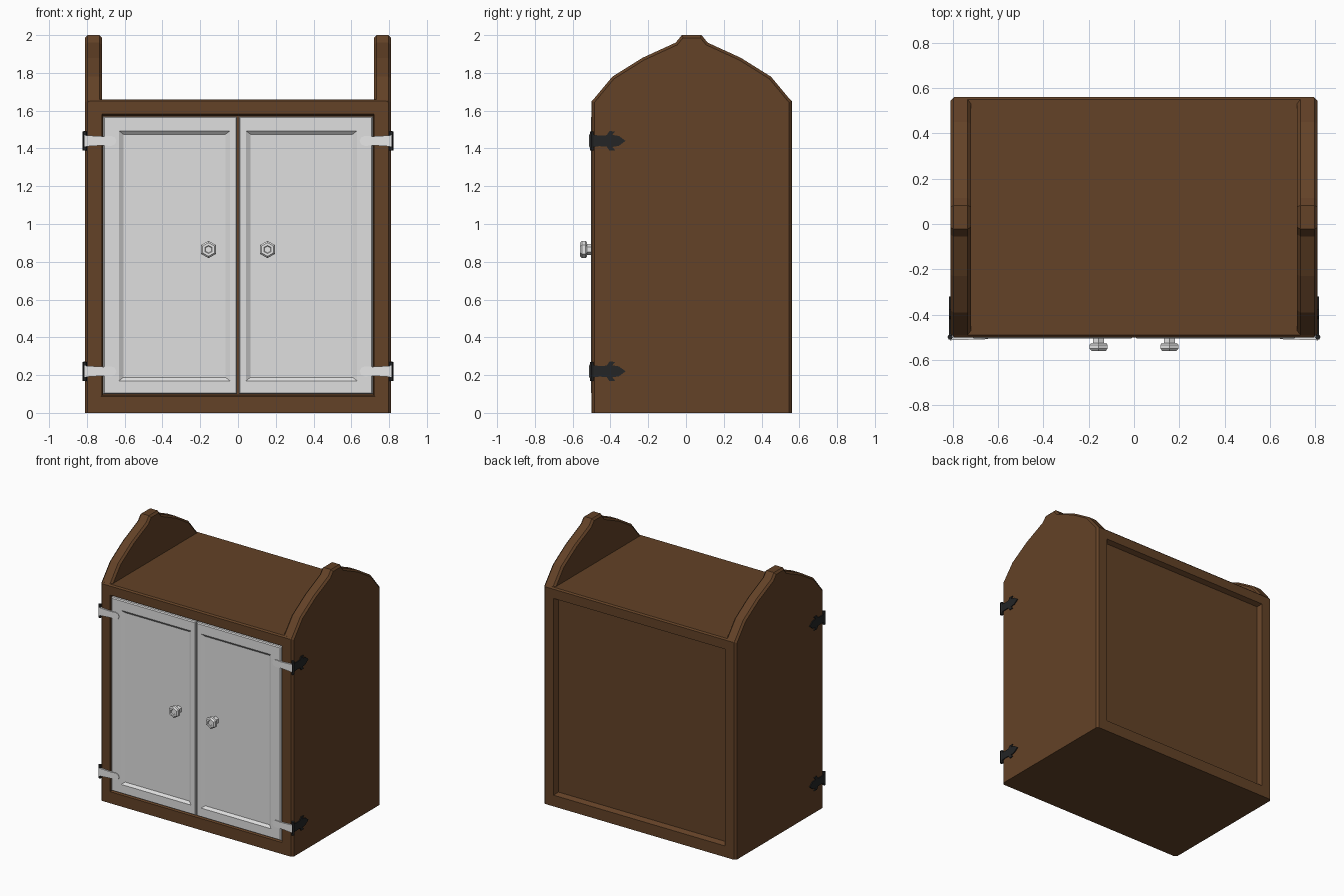
import bpy, bmesh, math
from mathutils import Vector

if "Cube" in bpy.data.objects:
    bpy.data.objects.remove(bpy.data.objects["Cube"])


def material(name, rgb):
    m = bpy.data.materials.new(name)
    m.diffuse_color = (*rgb, 1)
    m.use_nodes = True
    m.node_tree.nodes["Principled BSDF"].inputs["Base Color"].default_value = m.diffuse_color
    return m


WOOD = material("brown wood", (0.125, 0.054, 0.020))
DOOR = material("light grey", (0.74, 0.74, 0.74))
PALE = material("pale metal", (0.82, 0.82, 0.82))
IRON = material("black iron", (0.017, 0.018, 0.019))


def finish(bm, name, mat, mirror=True):
    bmesh.ops.recalc_face_normals(bm, faces=bm.faces)
    me = bpy.data.meshes.new(name)
    bm.to_mesh(me)
    bm.free()
    me.materials.append(mat)
    ob = bpy.data.objects.new(name, me)
    bpy.context.collection.objects.link(ob)
    if mirror:
        mod = ob.modifiers.new("mirror", 'MIRROR')
        mod.use_mirror_merge = False
    return ob


def prism(bm, pts, vec):
    """Extrude a closed outline of 3D points along a vector."""
    face = bm.faces.new([bm.verts.new(p) for p in pts])
    geo = bmesh.ops.extrude_face_region(bm, geom=[face])["geom"]
    for v in geo:
        if isinstance(v, bmesh.types.BMVert):
            v.co += Vector(vec)


def box(bm, x0, x1, y0, y1, z0, z1):
    prism(bm, [(x0, y0, z0), (x1, y0, z0), (x1, y0, z1), (x0, y0, z1)], (0, y1 - y0, 0))
    bmesh.ops.recalc_face_normals(bm, faces=bm.faces)


def end_face(bm, sign):
    bm.faces.ensure_lookup_table()
    return max(bm.faces, key=lambda f: f.normal.y * sign)


def inset_to(bm, face, x0, x1, y, z0, z1):
    """Inset a y-facing rectangle to an exact rectangle at depth y."""
    mid = face.calc_center_median()
    bmesh.ops.inset_region(bm, faces=[face], thickness=0.001)
    for v in face.verts:
        v.co = (x0 if v.co.x < mid.x else x1, y, z0 if v.co.z < mid.z else z1)


# Side panels with a peaked, stepped-arc top
half = [(0.528, 0.0), (0.528, 1.65), (0.42, 1.78), (0.26, 1.88), (0.085, 1.96), (0.052, 2.0)]
outline = half + [(-y, z) for y, z in reversed(half)]
bm = bmesh.new()
prism(bm, [(0.72, y + 0.03, z) for y, z in outline], (0.09, 0, 0))
bmesh.ops.recalc_face_normals(bm, faces=bm.faces)
edges = []
for e in bm.edges:
    a, b = e.verts
    if abs(a.co.x - b.co.x) > 0.01:
        continue
    outer = a.co.x > 0.8
    zmax, zmin = max(a.co.z, b.co.z), min(a.co.z, b.co.z)
    if zmax > 0.1 and (outer or zmin > 1.6):
        edges.append(e)
bmesh.ops.bevel(bm, geom=edges, offset=0.014, segments=1, affect='EDGES')
finish(bm, "side_panel", WOOD)

# Carcass: top board, front frame and recessed back panel
bm = bmesh.new()
box(bm, -0.795, 0.795, -0.5, 0.56, 0, 1.66)
front, back = end_face(bm, -1), end_face(bm, 1)
inset_to(bm, front, -0.725, 0.725, -0.5, 0.088, 1.582)
inset_to(bm, front, -0.718, 0.718, -0.485, 0.095, 1.575)
inset_to(bm, front, -0.717, 0.717, -0.465, 0.096, 1.574)
inset_to(bm, back, -0.72, 0.72, 0.56, 0.085, 1.58)
inset_to(bm, back, -0.705, 0.705, 0.525, 0.10, 1.565)
top = [e for e in bm.edges if all(abs(v.co.z - 1.66) < 1e-4 for v in e.verts)
       and abs(e.verts[0].co.y - e.verts[1].co.y) < 1e-4]
bmesh.ops.bevel(bm, geom=top, offset=0.01, segments=1, affect='EDGES')
finish(bm, "cabinet_body", WOOD, mirror=False)

# Doors with a recessed panel
bm = bmesh.new()
box(bm, 0.004, 0.714, -0.496, -0.45, 0.1, 1.57)
f = end_face(bm, -1)
inset_to(bm, f, 0.01, 0.708, -0.504, 0.106, 1.564)
inset_to(bm, f, 0.043, 0.63, -0.504, 0.17, 1.493)
inset_to(bm, f, 0.066, 0.607, -0.488, 0.188, 1.475)
finish(bm, "door", DOOR)

# Hexagonal knobs, built from rings of (radius, y)
bm = bmesh.new()
rings = []
for r, y in [(0.028, -0.49), (0.028, -0.524), (0.038, -0.524), (0.046, -0.533),
             (0.046, -0.55), (0.036, -0.56), (0.022, -0.56), (0.018, -0.554)]:
    rings.append([bm.verts.new((0.156 + r * math.sin(k * math.pi / 3), y,
                                0.865 + r * math.cos(k * math.pi / 3))) for k in range(6)])
for a, b in zip(rings, rings[1:]):
    for k in range(6):
        bm.faces.new((a[k], a[(k + 1) % 6], b[(k + 1) % 6], b[k]))
bm.faces.new(rings[0])
bm.faces.new(rings[-1])
finish(bm, "knob", PALE)


# Hinges: iron spear on the side, barrel at the corner, pale strap on the door
def spear(upper):
    return upper + [(d, -h) for d, h in reversed(upper) if h > 0]


side_shape = spear([(0.0, 0.036), (0.05, 0.028), (0.09, 0.03), (0.105, 0.052), (0.135, 0.05),
                    (0.12, 0.032), (0.155, 0.026), (0.19, 0.0)])
front_shape = spear([(0.0, 0.03), (0.06, 0.026), (0.10, 0.024), (0.14, 0.027), (0.16, 0.018),
                     (0.168, 0.0)])
for label, z in (("lower", 0.22), ("upper", 1.44)):
    bm = bmesh.new()
    prism(bm, [(0.805, -0.51 + d, z + h) for d, h in side_shape], (0.012, 0, 0))
    finish(bm, label + "_hinge_side_plate", IRON)

    bm = bmesh.new()
    ring = [(0.811 + 0.012 * math.cos(k * math.pi / 3), -0.499 + 0.012 * math.sin(k * math.pi / 3),
             z - 0.05) for k in range(6)]
    prism(bm, ring, (0, 0, 0.1))
    finish(bm, label + "_hinge_barrel", IRON)

    bm = bmesh.new()
    prism(bm, [(0.812 - d, -0.513 + 0.03 * d, z + h) for d, h in front_shape], (0, 0.015, 0))
    finish(bm, label + "_hinge_front_strap", PALE)
